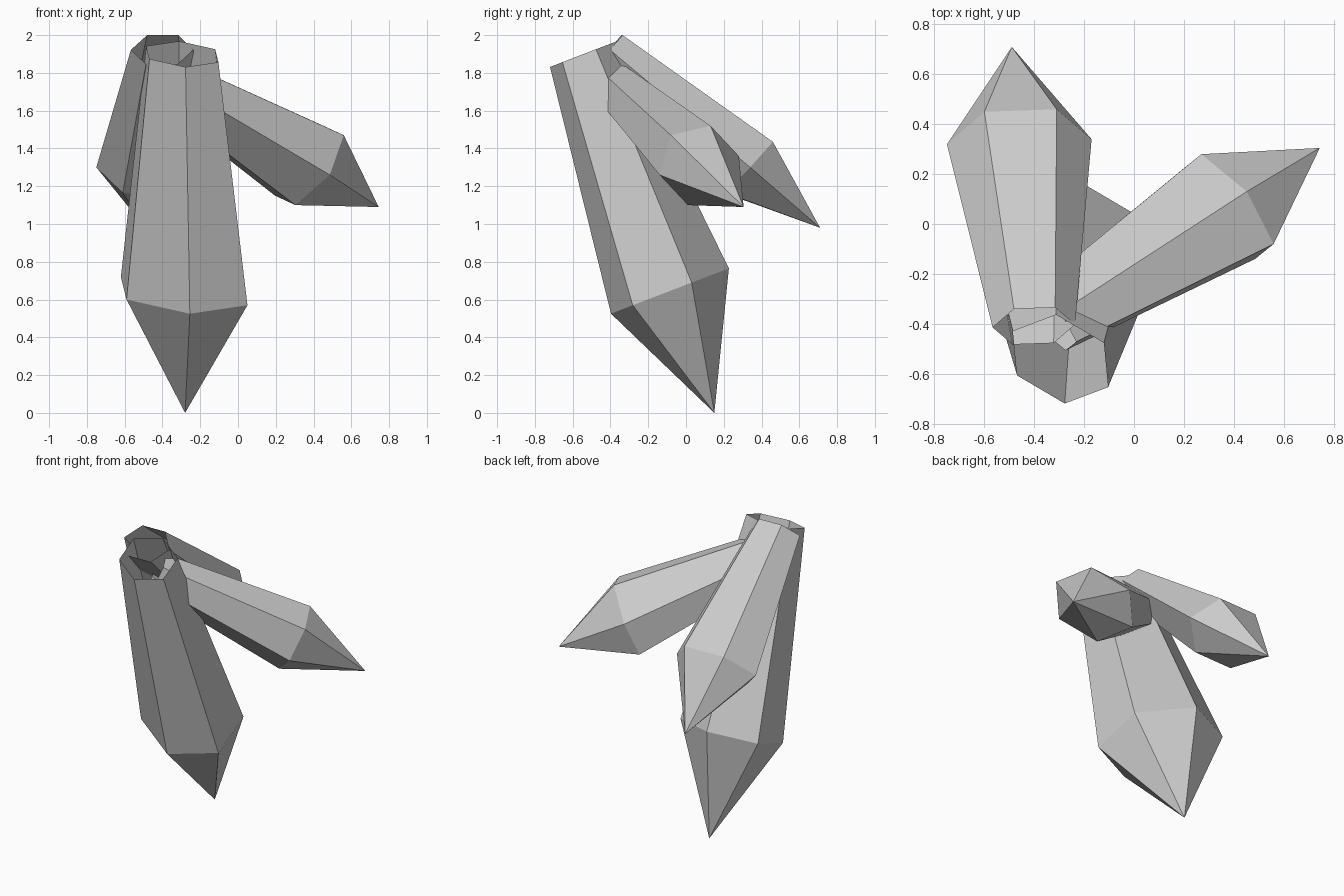
import bpy, bmesh
from mathutils import Vector

if "Cube" in bpy.data.objects:
    bpy.data.objects.remove(bpy.data.objects["Cube"])

LENGTH_RATIO = 2.945   # whole length / tip length
TAPER = 0.57           # open end size / widest ring size


def crystal(name, tip, center, a, c):
    """Six-sided open shaft ending in a point; a and c are ring corners either side of one corner."""
    tip, center, a, c = (Vector(v) for v in (tip, center, a, c))
    corners = [a, a + c, c, -a, -a - c, -c]
    base = tip + (center - tip) * LENGTH_RATIO
    bm = bmesh.new()
    wide = [bm.verts.new(center + v) for v in corners]
    end = [bm.verts.new(base + v * TAPER) for v in corners]
    point = bm.verts.new(tip)
    for i in range(6):
        j = (i + 1) % 6
        bm.faces.new((end[i], end[j], wide[j], wide[i]))
        bm.faces.new((wide[i], wide[j], point))
    bmesh.ops.recalc_face_normals(bm, faces=bm.faces)
    # make sure the faces point away from the axis
    f = bm.faces[:][0]
    if f.normal.dot(f.calc_center_median() - (base + center) / 2) < 0:
        bmesh.ops.reverse_faces(bm, faces=bm.faces)
    mesh = bpy.data.meshes.new(name)
    bm.to_mesh(mesh)
    bm.free()
    bpy.context.collection.objects.link(bpy.data.objects.new(name, mesh))


# large front crystal
crystal("main_crystal", (-0.28, 0.15, 0), (-0.285, -0.085, 0.645),
        (0.335, -0.197, -0.075), (-0.305, -0.115, -0.045))
# crystal pointing right
crystal("right_crystal", (0.745, 0.305, 1.09), (0.378, 0.07, 1.31),
        (0.182, -0.15, 0.16), (-0.108, 0.21, 0.05))
# crystal pointing back
crystal("back_crystal", (-0.49, 0.71, 0.98), (-0.46, 0.33, 1.30),
        (0.15, 0.13, 0.135), (-0.29, -0.01, 0.0))
